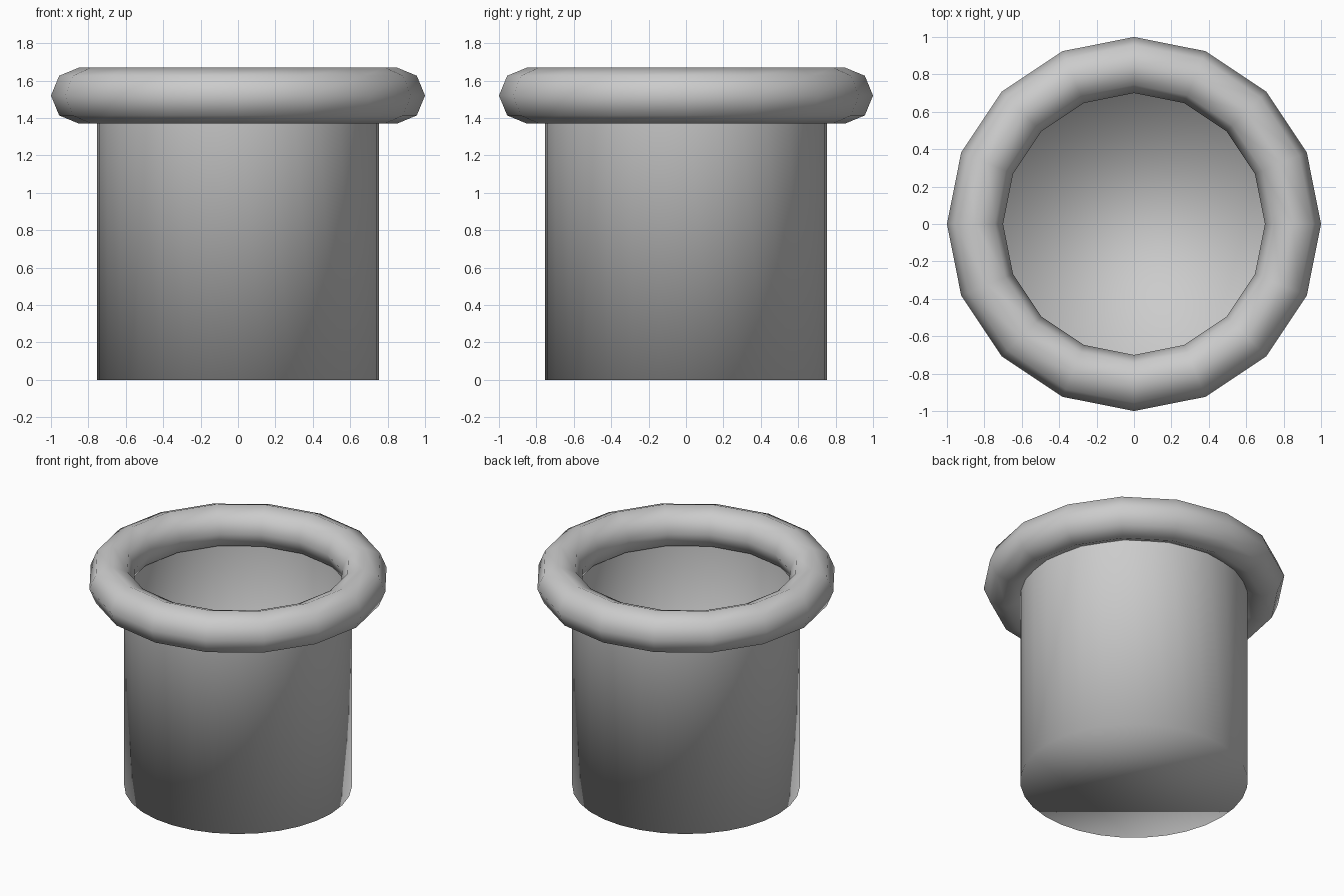
import bpy

if "Cube" in bpy.data.objects:
    bpy.data.objects.remove(bpy.data.objects["Cube"])

RADIUS, HEIGHT = 0.755, 1.51

# Body: single-walled open cup with a closed bottom, fully smooth
bpy.ops.mesh.primitive_cylinder_add(vertices=32, radius=RADIUS, depth=HEIGHT,
                                    end_fill_type='NGON', location=(0, 0, HEIGHT / 2))
body = bpy.context.object
body.name = "cup_body"

# Remove the top cap so the cup is hollow
import bmesh
bm = bmesh.new()
bm.from_mesh(body.data)
top = [f for f in bm.faces if f.normal.z > 0.9]
bmesh.ops.delete(bm, geom=top, context='FACES_ONLY')
bm.to_mesh(body.data)
bm.free()

# Rim: chunky low-poly ring around the mouth
bpy.ops.mesh.primitive_torus_add(major_segments=16, minor_segments=8,
                                 major_radius=0.85, minor_radius=0.15,
                                 location=(0, 0, 1.52))
rim = bpy.context.object
rim.name = "rim"

for ob in (body, rim):
    for p in ob.data.polygons:
        p.use_smooth = True
